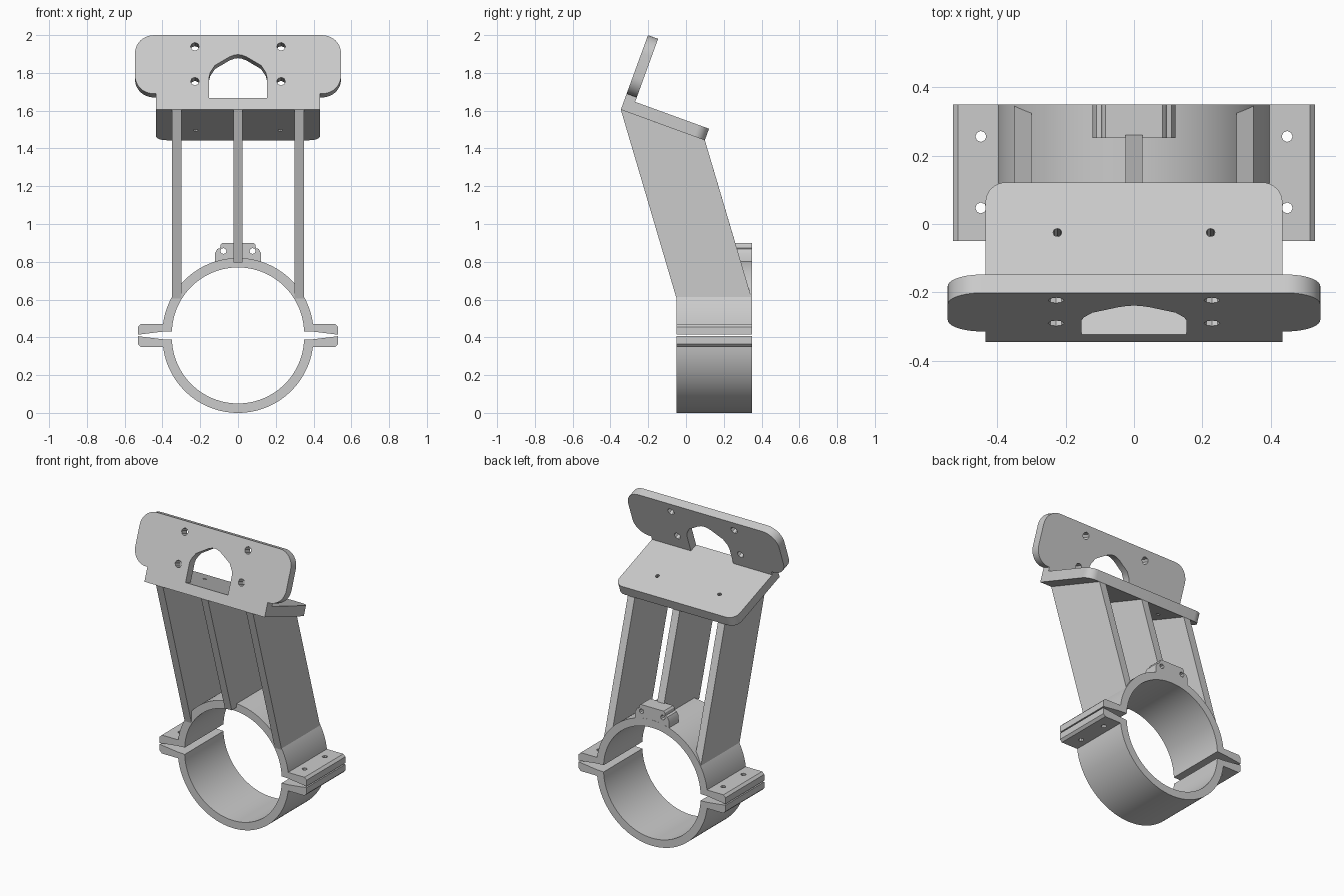
import bpy, bmesh
from math import cos, sin, radians
from mathutils import Vector, Matrix

cube = bpy.data.objects.get("Cube")
if cube:
    bpy.data.objects.remove(cube, do_unlink=True)

grey = bpy.data.materials.new("light grey plastic")
grey.use_nodes = True
COLOUR = (0.6, 0.6, 0.6, 1)
grey.diffuse_color = COLOUR
grey.node_tree.nodes["Principled BSDF"].inputs["Base Color"].default_value = COLOUR

X, Y, Z = Vector((1, 0, 0)), Vector((0, 1, 0)), Vector((0, 0, 1))


def arc(cx, cy, r, start, end, n):
    angles = [radians(start + (end - start) * i / n) for i in range(n + 1)]
    return [(cx + r * cos(a), cy + r * sin(a)) for a in angles]


def hole(cx, cy, r):
    return arc(cx, cy, r, 0, 315, 7)


def mirrored(half):
    """Close a right-hand outline with its reflection."""
    return half + [(-x, y) for x, y in reversed(half) if abs(x) > 1e-6]


def prism(name, loops, thickness, right, up, centre):
    """Extrude flat loops (outline first, then holes) about a plane."""
    curve = bpy.data.curves.new(name, 'CURVE')
    curve.dimensions, curve.fill_mode = '2D', 'BOTH'
    curve.extrude = thickness / 2
    for loop in loops:
        spline = curve.splines.new('POLY')
        spline.points.add(len(loop) - 1)
        for point, (x, y) in zip(spline.points, loop):
            point.co = (x, y, 0, 1)
        spline.use_cyclic_u = True
    temp = bpy.data.objects.new(name + "_curve", curve)
    bpy.context.scene.collection.objects.link(temp)
    graph = bpy.context.evaluated_depsgraph_get()
    mesh = bpy.data.meshes.new_from_object(temp.evaluated_get(graph))
    bpy.data.objects.remove(temp, do_unlink=True)
    bpy.data.curves.remove(curve)
    # stand the flat shape in its plane
    frame = Matrix((right, up, right.cross(up))).transposed().to_4x4()
    frame.translation = centre
    bm = bmesh.new()
    bm.from_mesh(mesh)
    bmesh.ops.remove_doubles(bm, verts=bm.verts, dist=1e-5)
    bm.transform(frame)
    bmesh.ops.recalc_face_normals(bm, faces=bm.faces)
    bm.to_mesh(mesh)
    bm.free()
    mesh.name = name
    mesh.materials.clear()
    mesh.materials.append(grey)
    ob = bpy.data.objects.new(name, mesh)
    bpy.context.scene.collection.objects.link(ob)
    return ob


def drill(ob, cutter):
    """Subtract the cutter and discard it."""
    mod = ob.modifiers.new("holes", 'BOOLEAN')
    mod.operation, mod.solver, mod.object = 'DIFFERENCE', 'EXACT', cutter
    cutter.hide_render = True
    bpy.context.view_layer.objects.active = ob
    bpy.ops.object.modifier_apply(modifier=mod.name)
    bpy.data.objects.remove(cutter, do_unlink=True)


parts = []

# Clamp halves: half ring with a bolt flange on each side
inner = arc(0, 0, 0.35, 90, 2, 32)
flange = [(0.40, 0.01), (0.53, -0.006), (0.53, 0.035), (0.515, 0.05)]
outer = arc(0, 0, 0.40, 7.2, 90, 32)
right_half = inner + flange + outer
clamp = right_half + [(-x, y) for x, y in reversed(right_half[1:-1])]
for name, centre_z, up in (("upper_clamp", 0.42, Z), ("lower_clamp", 0.40, -Z)):
    half = prism(name, [clamp], 0.40, X, up, Vector((0, 0.15, centre_z)))
    bolts = [hole(sx * 0.448, y, 0.016) for sx in (-1, 1) for y in (0.047, 0.256)]
    drill(half, prism("bolt_cutter", bolts, 0.3, X, Y, Vector((0, 0, centre_z))))
    parts.append(half)

# Slanted ribs
side_rib = [(-0.05, 0.605), (0.348, 0.605), (0.10, 1.443), (-0.345, 1.605)]
middle_rib = [(-0.10, 0.795), (0.292, 0.795), (0.10, 1.443), (-0.345, 1.605)]
for name, x, outline in (("right_rib", -0.325, side_rib),
                         ("middle_rib", 0, middle_rib),
                         ("left_rib", 0.325, side_rib)):
    parts.append(prism(name, [outline], 0.05, Y, Z, Vector((x, 0, 0))))

# Small drilled boss on top of the ring
boss = mirrored([(0.122, 0.79), (0.122, 0.845), (0.11, 0.868), (0.095, 0.872),
                 (0.092, 0.89), (0.083, 0.90)])
parts.append(prism("cable_boss", [boss, hole(-0.077, 0.857, 0.016),
                                  hole(0.077, 0.857, 0.016)],
                   0.098, X, Z, Vector((0, 0.30, 0))))

# Tilted bracket: back runs along the shelf, rise runs up the face plate
corner = Vector((0, -0.345, 1.605))
tilt = radians(20)
back = Vector((0, cos(tilt), -sin(tilt)))
rise = Vector((0, sin(tilt), cos(tilt)))

shelf = mirrored([(0.434, 0.057)] + arc(0.374, 0.413, 0.06, 0, 90, 8))
parts.append(prism("shelf", [shelf, hole(-0.224, 0.317, 0.013),
                             hole(0.224, 0.317, 0.013)],
                   0.065, X, back, corner + rise * 0.0325))

plate = mirrored([(0.434, 0), (0.434, 0.09)]
                 + arc(0.445, 0.19, 0.1, -90, 0, 10)
                 + arc(0.445, 0.32, 0.1, 0, 90, 10))
window = mirrored([(0.153, 0.065), (0.153, 0.185), (0.147, 0.21), (0.122, 0.25),
                   (0.045, 0.298), (0.02, 0.308), (0, 0.311)])
screws = [hole(sx * 0.228, v, 0.023) for sx in (-1, 1) for v in (0.16, 0.356)]
parts.append(prism("face_plate", [plate, window] + screws,
                   0.057, X, rise, corner + back * 0.0285))

# Smooth the curved walls, keep the edges crisp
for part in parts:
    part.data.shade_smooth()
    part.data.set_sharp_from_angle(angle=radians(30))
